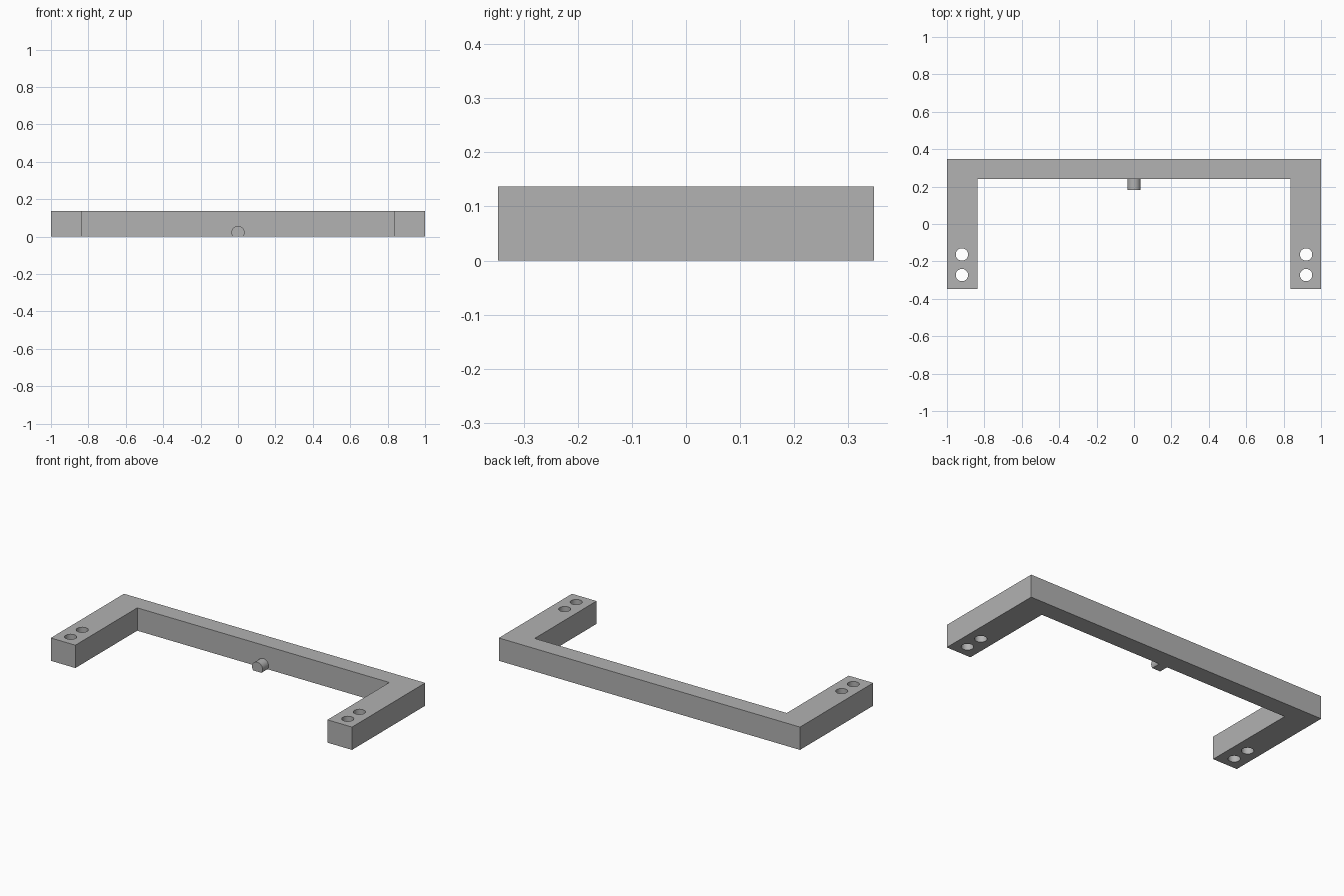
import bpy, bmesh, math
from mathutils import Matrix

old = bpy.data.objects.get("Cube")
if old:
    bpy.data.objects.remove(old, do_unlink=True)

HEIGHT = 0.137
DEPTH = 0.347
INNER_X, INNER_Y = 0.837, 0.24

grey = bpy.data.materials.new("plain grey")
grey.use_nodes = True
colour = (0.445, 0.445, 0.445, 1)
grey.diffuse_color = colour
grey.node_tree.nodes["Principled BSDF"].inputs["Base Color"].default_value = colour


def make_object(name, bm):
    bmesh.ops.recalc_face_normals(bm, faces=bm.faces)
    mesh = bpy.data.meshes.new(name)
    bm.to_mesh(mesh)
    bm.free()
    mesh.materials.append(grey)
    obj = bpy.data.objects.new(name, mesh)
    bpy.context.collection.objects.link(obj)
    return obj


def extrude_profile(name, points, vector):
    bm = bmesh.new()
    face = bm.faces.new([bm.verts.new(p) for p in points])
    out = bmesh.ops.extrude_face_region(bm, geom=[face], use_keep_orig=True)
    verts = [g for g in out["geom"] if isinstance(g, bmesh.types.BMVert)]
    bmesh.ops.translate(bm, verts=verts, vec=vector)
    return make_object(name, bm)


def smooth(obj):
    bpy.ops.object.select_all(action="DESELECT")
    obj.select_set(True)
    bpy.context.view_layer.objects.active = obj
    bpy.ops.object.shade_smooth_by_angle(angle=math.radians(30))


# U-shaped frame: crossbar with two forward arms
half = [(INNER_X, INNER_Y), (INNER_X, -DEPTH), (1, -DEPTH), (1, DEPTH)]
outline = half + [(-x, y) for x, y in reversed(half)]
frame = extrude_profile("frame", [(x, y, 0) for x, y in outline], (0, 0, HEIGHT))

# Screw holes through both arm ends
bm = bmesh.new()
for x in (-0.92, 0.92):
    for y in (-0.163, -0.273):
        bmesh.ops.create_cone(bm, cap_ends=True, segments=32, radius1=0.033,
                              radius2=0.033, depth=0.4,
                              matrix=Matrix.Translation((x, y, HEIGHT / 2)))
cutter = make_object("hole_cutter", bm)
cut = frame.modifiers.new("screw holes", "BOOLEAN")
cut.object = cutter
cut.operation = "DIFFERENCE"
cut.solver = "EXACT"
bpy.context.view_layer.objects.active = frame
bpy.ops.object.modifier_apply(modifier=cut.name)
bpy.data.objects.remove(cutter, do_unlink=True)
smooth(frame)

# Round locating peg with a flat underside
radius, centre = 0.035, 0.022
start = -math.asin(centre / radius)
steps = 28
arc = [start + (math.pi - 2 * start) * i / steps for i in range(steps + 1)]
peg = extrude_profile(
    "peg",
    [(radius * math.cos(a), 0.183, centre + radius * math.sin(a)) for a in arc],
    (0, INNER_Y - 0.183 + 0.01, 0))
smooth(peg)
